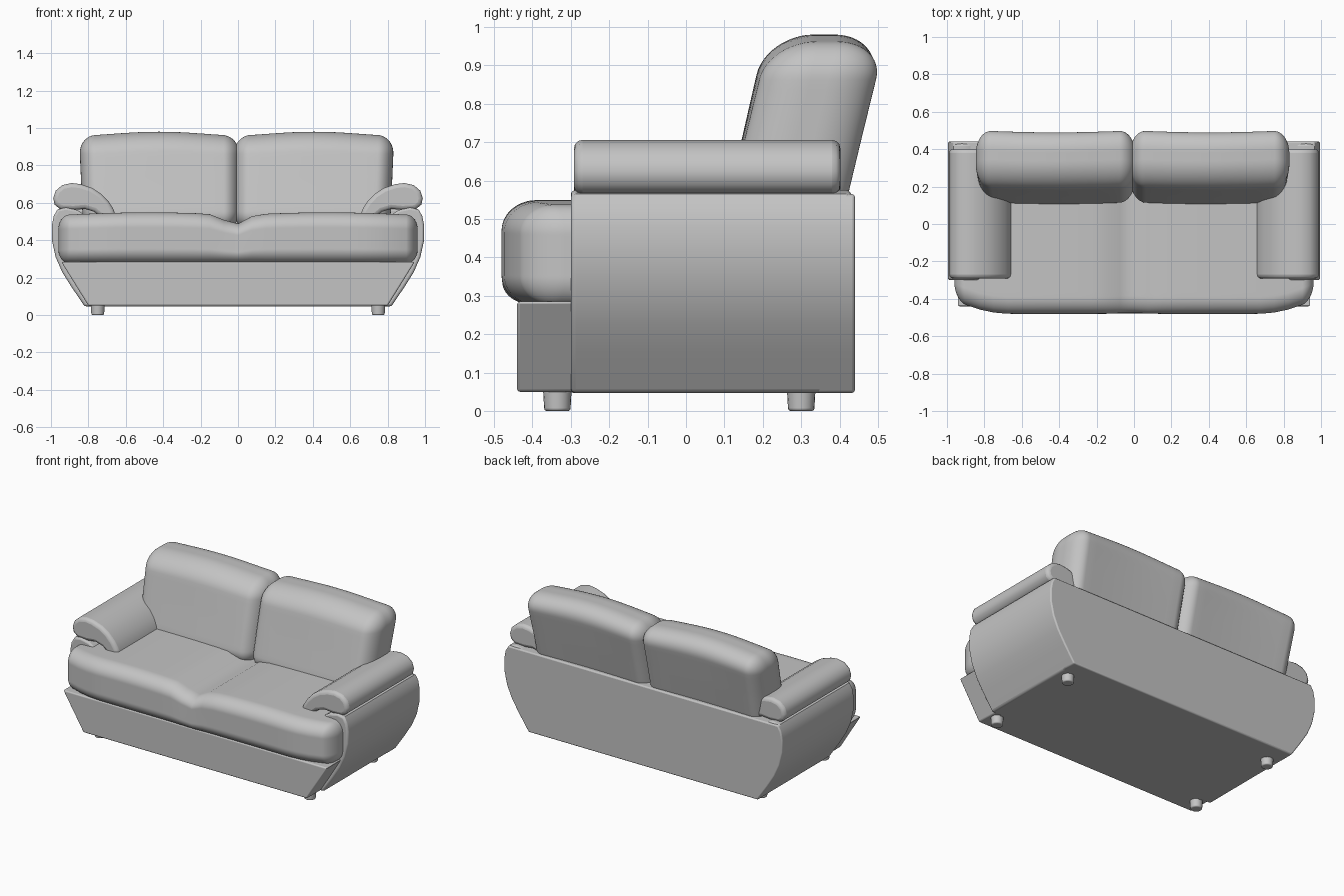
import bpy, bmesh, math
from mathutils import Vector

cube = bpy.data.objects.get("Cube")
if cube:
    bpy.data.objects.remove(cube, do_unlink=True)

fabric = bpy.data.materials.new("grey_upholstery")
fabric.use_nodes = True
GREY = (0.55, 0.55, 0.55, 1)
fabric.diffuse_color = GREY
fabric.node_tree.nodes["Principled BSDF"].inputs["Base Color"].default_value = GREY


def finish(name, bm, bevel=0, angle=40):
    """Turn a bmesh into a smooth shaded, optionally bevelled object."""
    bmesh.ops.recalc_face_normals(bm, faces=bm.faces[:])
    mesh = bpy.data.meshes.new(name)
    bm.to_mesh(mesh)
    bm.free()
    mesh.materials.append(fabric)
    obj = bpy.data.objects.new(name, mesh)
    bpy.context.collection.objects.link(obj)
    if bevel:
        mod = obj.modifiers.new("soft_edges", 'BEVEL')
        mod.width, mod.segments = bevel, 3
        mod.limit_method, mod.angle_limit = 'ANGLE', math.radians(50)
    bpy.ops.object.select_all(action='DESELECT')
    obj.select_set(True)
    bpy.context.view_layer.objects.active = obj
    bpy.ops.object.shade_smooth_by_angle(angle=math.radians(angle))
    return obj


def prism(name, outline, y0, y1, bevel=0, side=1):
    """Extrude an x-z outline from y0 to y1."""
    bm = bmesh.new()
    face = bm.faces.new([bm.verts.new((side * x, y0, z)) for x, z in outline])
    new = bmesh.ops.extrude_face_region(bm, geom=[face])["geom"]
    bmesh.ops.translate(bm, vec=(0, y1 - y0, 0),
                        verts=[v for v in new if isinstance(v, bmesh.types.BMVert)])
    return finish(name, bm, bevel)


def cushion(name, centre, half, radius, cuts, warp):
    """Rounded box with a separate corner radius per axis, then shaped by warp."""
    bm = bmesh.new()
    bmesh.ops.create_cube(bm, size=2)
    bmesh.ops.subdivide_edges(bm, edges=bm.edges[:], cuts=cuts, use_grid_fill=True)
    for v in bm.verts:
        t = v.co.copy()
        d = Vector([math.tan(max(0, abs(c) - 0.5) * math.pi / 2) for c in t]).normalized()
        p = Vector([math.copysign(min(abs(c), 0.5) * 2 * (h - r) + n * r, c)
                    for c, h, r, n in zip(t, half, radius, d)])
        v.co = warp(p, p + Vector(centre))
    return finish(name, bm, angle=60)


# Outer flank curve of the body, bottom to top
flank = [(0.82, 0.047), (0.89, 0.15), (0.94, 0.23), (0.975, 0.31), (0.995, 0.4),
         (0.995, 0.48), (0.985, 0.53), (0.965, 0.565)]

# Arm bodies and the curled pads on top of them
arm = flank + [(0.92, 0.575), (0.86, 0.562), (0.81, 0.53), (0.78, 0.45), (0.7, 0.047)]
pad = [(0.88, 0.562), (0.95, 0.566), (0.98, 0.59), (0.988, 0.625), (0.975, 0.665),
       (0.94, 0.695), (0.89, 0.706), (0.84, 0.7), (0.78, 0.68), (0.73, 0.647),
       (0.69, 0.605), (0.665, 0.565), (0.65, 0.52), (0.73, 0.52), (0.77, 0.553),
       (0.82, 0.568)]
for word, side in (("left", 1), ("right", -1)):
    prism(word + "_arm_body", arm, -0.3, 0.43, 0.012, side)
    prism(word + "_arm_pad", pad, -0.292, 0.402, 0.022, side)

# Full-width back panel and hidden core under the seat
prism("back_panel", flank + [(-x, z) for x, z in reversed(flank)], 0.34, 0.44, 0.008)
core = [(0.76, 0.047), (0.76, 0.42), (-0.76, 0.42), (-0.76, 0.047)]
prism("seat_core", core, -0.3, 0.36)

# Front plinth with sloping ends
plinth = [(0.8, 0.05), (0.945, 0.285), (-0.945, 0.285), (-0.8, 0.05)]
prism("front_plinth", plinth, -0.44, -0.28, 0.008)


# Seat cushion: two soft swells with a groove between them
def seat_warp(local, p):
    up = (local.z + 0.13) / 0.26
    end = max(0, (abs(p.x) - 0.66) / 0.3)
    groove = math.exp(-((p.x + 0.02) / 0.075) ** 2)
    p.z += up * (0.014 * math.sin(math.pi * min(1, abs(p.x) / 0.95)) - 0.05 * groove)
    if local.y < 0:
        p.y += 0.075 * end ** 2 + 0.008 * groove * up
    return p


cushion("seat_cushion", (0, -0.09, 0.405), (0.96, 0.39, 0.13),
        (0.06, 0.09, 0.075), 47, seat_warp)


# Back cushions: leaning, fuller toward the bottom, gently wavy on top
def back_warp(local, p):
    p.y += 0.24 * (p.z - 0.72) - 0.012 * math.cos(local.x * 3.5)
    p.x *= 1 + 0.05 * (p.z - 0.9)
    if local.z > 0:
        p.z += 0.012 * math.cos(local.x * 6) * local.z / 0.25
    return p


for word, x in (("left", 0.405), ("right", -0.42)):
    cushion(word + "_back_cushion", (x, 0.312, 0.712), (0.427, 0.152, 0.256),
            (0.085, 0.125, 0.1), 23, back_warp)

# Short round feet
for depth, y in (("front", -0.335), ("back", 0.3)):
    for word, x in (("left", 0.75), ("right", -0.75)):
        bm = bmesh.new()
        bmesh.ops.create_cone(bm, cap_ends=True, segments=20, radius1=0.034,
                              radius2=0.038, depth=0.07)
        bmesh.ops.translate(bm, vec=(x, y, 0.035), verts=bm.verts[:])
        finish(depth + "_" + word + "_foot", bm, 0.007)
